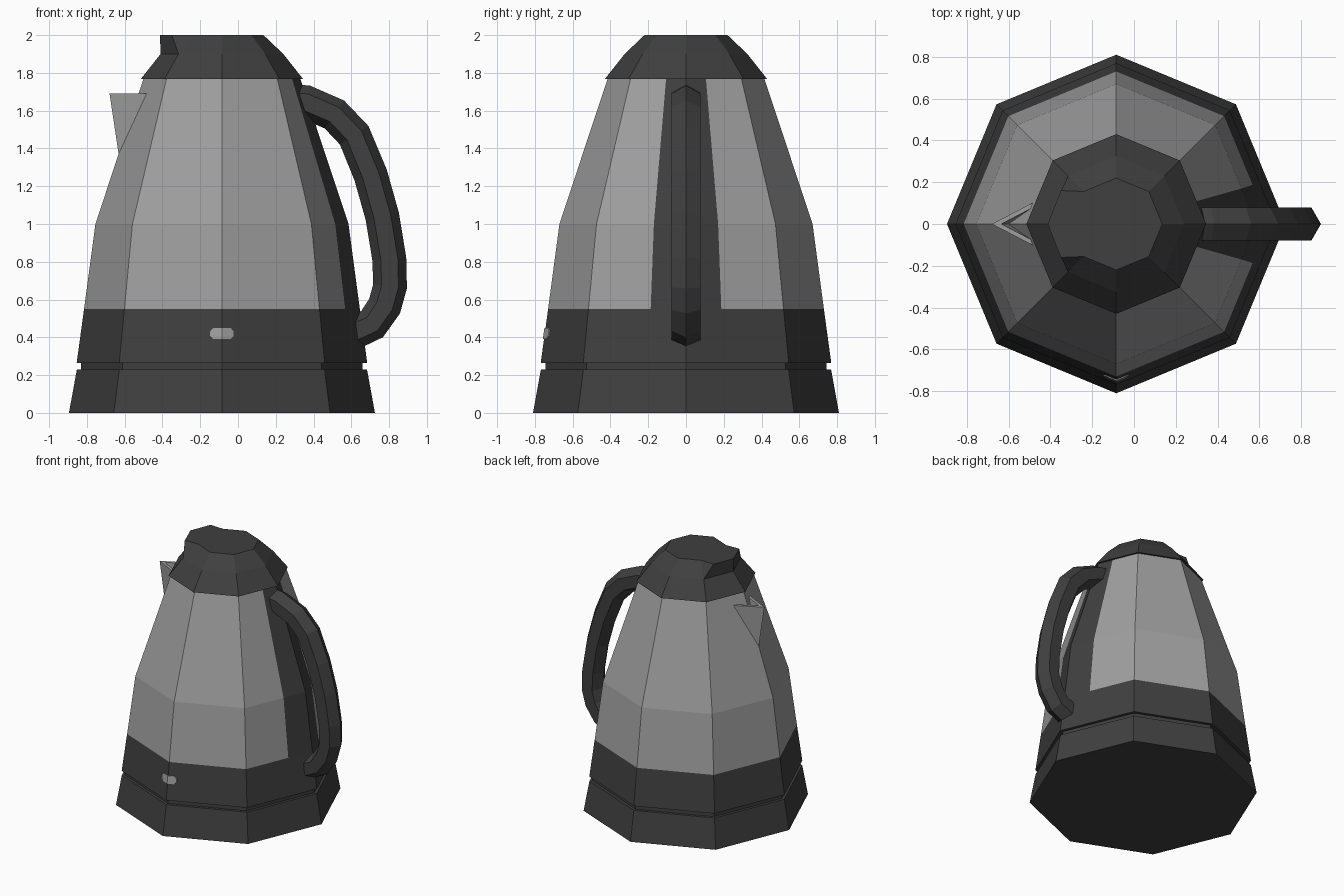
import bpy, bmesh, math
from mathutils import Vector

if "Cube" in bpy.data.objects:
    bpy.data.objects.remove(bpy.data.objects["Cube"])

CX = -0.085                      # axis of the octagonal jug
T = math.tan(math.radians(22.5))


def material(name, v):
    m = bpy.data.materials.new(name)
    m.diffuse_color = (v, v, v, 1)
    m.use_nodes = True
    m.node_tree.nodes["Principled BSDF"].inputs["Base Color"].default_value = m.diffuse_color
    return m


DARK = material("dark_plastic", 0.050)
GREY = material("brushed_grey", 0.350)


def make(name, verts, faces, mats, rule=None):
    """Mesh object with welded points, outward normals and colours by rule."""
    bm = bmesh.new()
    vs = [bm.verts.new(v) for v in verts]
    for f in faces:
        bm.faces.new([vs[i] for i in f])
    bmesh.ops.remove_doubles(bm, verts=bm.verts, dist=1e-5)
    bmesh.ops.recalc_face_normals(bm, faces=bm.faces)
    if rule:
        for f in bm.faces:
            f.material_index = rule(f.calc_center_median())
    me = bpy.data.meshes.new(name)
    bm.to_mesh(me)
    bm.free()
    for m in mats:
        me.materials.append(m)
    ob = bpy.data.objects.new(name, me)
    bpy.context.collection.objects.link(ob)
    return ob


def loft(name, rings, mats, rule=None):
    """Skin equal-length rings and cap both ends."""
    n = len(rings[0])
    verts = [p for r in rings for p in r]
    faces = [(k * n + i, k * n + (i + 1) % n, (k + 1) * n + (i + 1) % n, (k + 1) * n + i)
             for k in range(len(rings) - 1) for i in range(n)]
    faces += [tuple(range(n)), tuple(range((len(rings) - 1) * n, len(rings) * n))]
    return make(name, verts, faces, mats, rule)


def octagon(r, z):
    return [Vector((CX + r * math.cos(i * math.pi / 4), r * math.sin(i * math.pi / 4), z))
            for i in range(8)]


# Base stand and the recessed groove above it
loft("base", [octagon(0.81, 0), octagon(0.768, 0.23)], [DARK])
loft("groove", [octagon(0.745, 0.22), octagon(0.745, 0.275)], [DARK])


# Jug: octagon rings with two extra points marking the dark handle strip
def body_ring(r, z, w):
    o = octagon(r, z)
    side = [Vector((CX + r - w * T, s * w, z)) for s in (1, -1)]
    return [o[0], side[0]] + o[1:] + [side[1]]


def body_colour(c):
    strip = c.x > 0 and abs(c.y) < 0.15
    return 0 if c.z < 0.55 or strip else 1


loft("jug", [body_ring(0.769, 0.265, 0.19), body_ring(0.73, 0.55, 0.187),
             body_ring(0.67, 1.0, 0.17), body_ring(0.413, 1.775, 0.105)],
     [DARK, GREY], body_colour)


# Lid: the top ring is pulled out over the spout to form a thumb lip
def lid_ring(r, z, lip=False):
    o = octagon(r, z)
    a, b, c = o[3], o[4], o[5]
    if lip:
        a, b, c = Vector((-0.35, 0.16, z)), Vector((-0.413, 0, z)), Vector((-0.35, -0.16, z))
    return o[:4] + [a, b, c] + o[5:]


loft("lid", [lid_ring(0.43, 1.767), lid_ring(0.325, 1.9), lid_ring(0.22, 2.0, True)], [DARK])

# Spout: hollow V-shaped beak
make("spout",
     [(-0.68, 0, 1.69), (-0.478, 0.105, 1.69), (-0.478, -0.105, 1.69), (-0.632, 0, 1.37),
      (-0.635, 0, 1.69), (-0.482, 0.08, 1.69), (-0.482, -0.08, 1.69), (-0.60, 0, 1.46)],
     [(0, 1, 3), (0, 3, 2), (4, 7, 5), (4, 6, 7), (0, 4, 5, 1), (0, 2, 6, 4),
      (1, 5, 7, 3), (2, 3, 7, 6)], [GREY])

# Handle: hexagonal section swept along a bent path
path = [Vector((x, 0, z)) for x, z in (
    (0.29, 1.65), (0.36, 1.645), (0.51, 1.58), (0.615, 1.47), (0.702, 1.26), (0.764, 1.04),
    (0.801, 0.815), (0.805, 0.67), (0.776, 0.565), (0.71, 0.47), (0.61, 0.425))]
rings = []
for i, p in enumerate(path):
    d0 = (p - path[max(i - 1, 0)]).normalized()
    d1 = (path[min(i + 1, len(path) - 1)] - p).normalized()
    t = (d0 + d1).normalized()
    out = Vector((-t.z, 0, t.x))
    rings.append([p + out * 0.09 * math.cos(k * math.pi / 3)
                  + Vector((0, 0.09 * math.sin(k * math.pi / 3), 0)) for k in range(6)])
loft("handle", rings, [DARK])

# Indicator light: thin plate folded over the front corner
outline = [(0, 0.03), (0.045, 0.03), (0.062, 0.012), (0.062, -0.012), (0.045, -0.03), (0, -0.03)]
verts = []
for s in (1, -1):
    for lift in (0.006, -0.003):
        for x, h in outline:
            r = 0.769 - (0.155 + h) * 0.039 / 0.285
            verts.append((CX + s * x, -r + x * T - lift, 0.42 + h))
faces = []
for o in (0, 12):
    faces += [tuple(range(o, o + 6)), tuple(range(o + 6, o + 12))]
    faces += [(o + i, o + i + 1, o + i + 7, o + i + 6) for i in range(5)]
make("indicator_light", verts, faces, [GREY])
